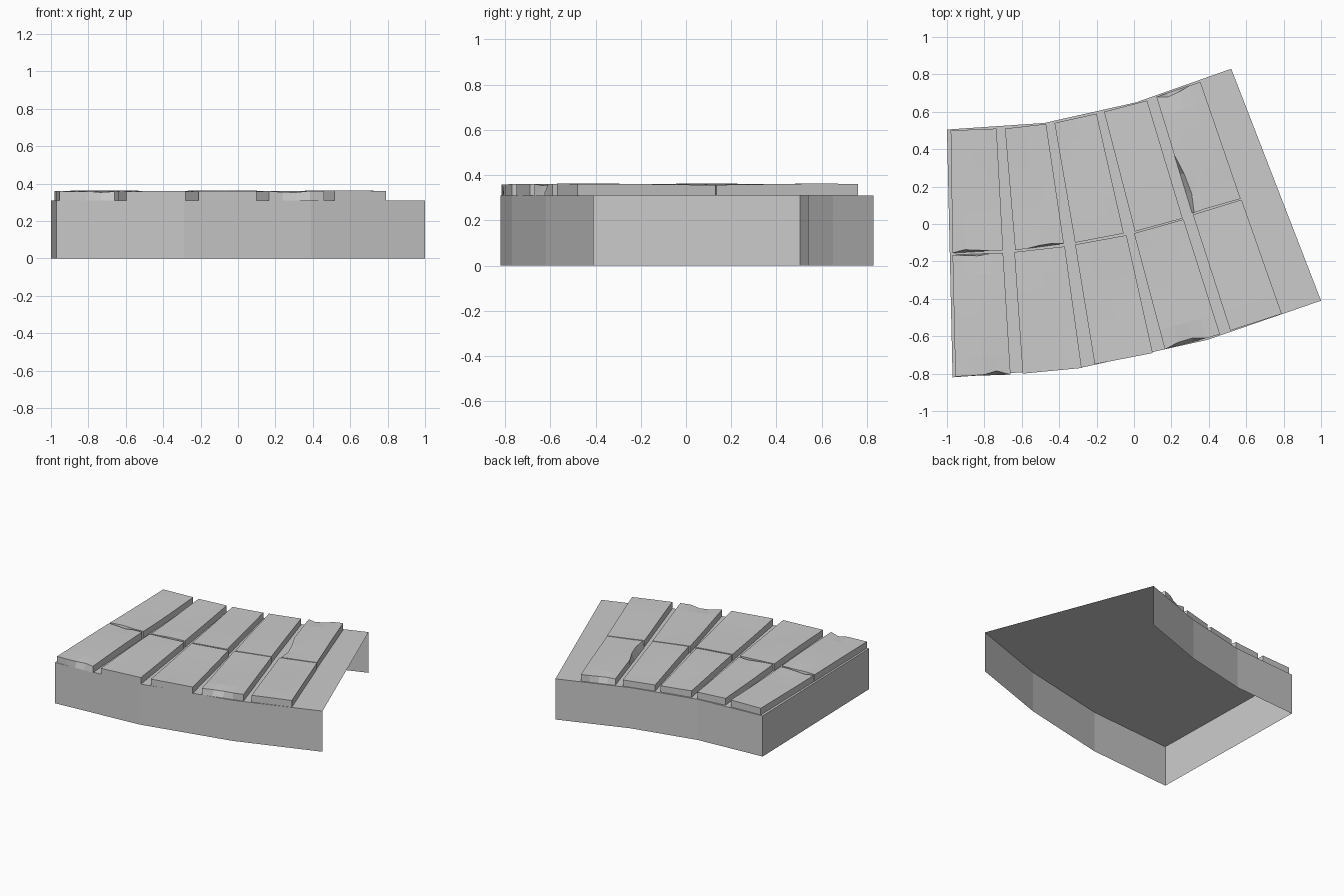
import bpy, math
from mathutils import Vector

if "Cube" in bpy.data.objects:
    bpy.data.objects.remove(bpy.data.objects["Cube"])

TOP, TILE = 0.31, 0.36


def make_object(name, verts, faces):
    mesh = bpy.data.meshes.new(name)
    mesh.from_pydata(verts, [], faces)
    obj = bpy.data.objects.new(name, mesh)
    bpy.context.collection.objects.link(obj)
    return obj


# Curved base: open underneath and at the right end
back = [(-1, .505), (-.48, .54), (.01, .65), (.52, .83)]
front = [(-.97, -.82), (-.29, -.77), (.39, -.62), (1, -.41)]
verts = [(x, y, z) for z in (0, TOP) for line in (back, front) for x, y in line]
faces = [(0, 4, 12, 8)]                                   # left end
for i in range(3):
    faces += [(i + 1, i, i + 8, i + 9),                   # back wall
              (i + 4, i + 5, i + 13, i + 12),             # front wall
              (i + 12, i + 13, i + 9, i + 8)]             # top
make_object("curved_base", verts, faces)


# Tiles: corners are back-left, back-right, front-left, front-right
NU, NV = 4, 6
tiles = {
    "back": [
        ((-.98, .50), (-.735, .51), (-.97, -.155), (-.70, -.14)),
        ((-.69, .51), (-.47, .535), (-.635, -.14), (-.375, -.105)),
        ((-.425, .54), (-.20, .59), (-.315, -.10), (-.055, -.05)),
        ((-.16, .60), (.07, .66), (.005, -.04), (.26, .03)),
        ((.12, .68), (.355, .76), (.31, .06), (.57, .135))],
    "front": [
        ((-.97, -.165), (-.70, -.155), (-.955, -.815), (-.66, -.805)),
        ((-.64, -.15), (-.37, -.12), (-.595, -.80), (-.28, -.77)),
        ((-.315, -.11), (-.04, -.06), (-.21, -.75), (.10, -.69)),
        ((.00, -.05), (.265, .025), (.165, -.67), (.46, -.59)),
        ((.315, .05), (.575, .13), (.515, -.57), (.79, -.48))],
}
# Chipped edges: (column, row) -> {grid point: shift of the top}
chips = {
    (4, "back"): {(0, 4): (.022, 0, 0), (0, 5): (.03, 0, -.004), (0, 6): (.012, 0, 0),
                  (1, 0): (0, -.022, -.006), (2, 0): (0, -.015, -.004)},
    (0, "front"): {(2, 6): (.01, .005, 0), (3, 6): (0, .022, -.005),
                   (1, 0): (0, -.006, 0), (2, 0): (0, -.01, -.004)},
    (0, "back"): {(1, 6): (0, .014, -.003), (2, 6): (0, .008, 0)},
    (1, "back"): {(2, 6): (0, .008, 0), (3, 6): (0, .01, -.003)},
    (3, "front"): {(1, 6): (0, .018, -.006), (2, 6): (0, .02, -.007)},
}


def tile(name, corners, chip):
    bl, br, fl, fr = (Vector(c) for c in corners)

    def at(i, j):
        u, v = i / NU, j / NV
        return bl.lerp(br, u).lerp(fl.lerp(fr, u), v)

    idx = lambda i, j: j * (NU + 1) + i
    verts, faces = [], []
    for j in range(NV + 1):
        for i in range(NU + 1):
            p = at(i, j)
            d = chip.get((i, j), (0, 0, 0))
            wave = .003 * math.sin(5 * p.x + 2) * math.sin(6 * p.y + 1)
            verts.append((p.x + d[0], p.y + d[1], TILE + wave + d[2]))
    for j in range(NV):
        for i in range(NU):
            faces.append((idx(i, j + 1), idx(i + 1, j + 1), idx(i + 1, j), idx(i, j)))
    # Side skirt around the rim
    rim = ([(i, NV) for i in range(NU)] + [(NU, j) for j in range(NV, 0, -1)]
           + [(i, 0) for i in range(NU, 0, -1)] + [(0, j) for j in range(NV)])
    start, n = len(verts), len(rim)
    verts += [(*at(i, j), TOP) for i, j in rim]
    for k in range(n):
        m = (k + 1) % n
        faces.append((start + k, start + m, idx(*rim[m]), idx(*rim[k])))
    make_object(name, verts, faces)


for row, cells in tiles.items():
    for col, corners in enumerate(cells):
        tile(f"{row}_stone_tile_{col + 1}", corners, chips.get((col, row), {}))
